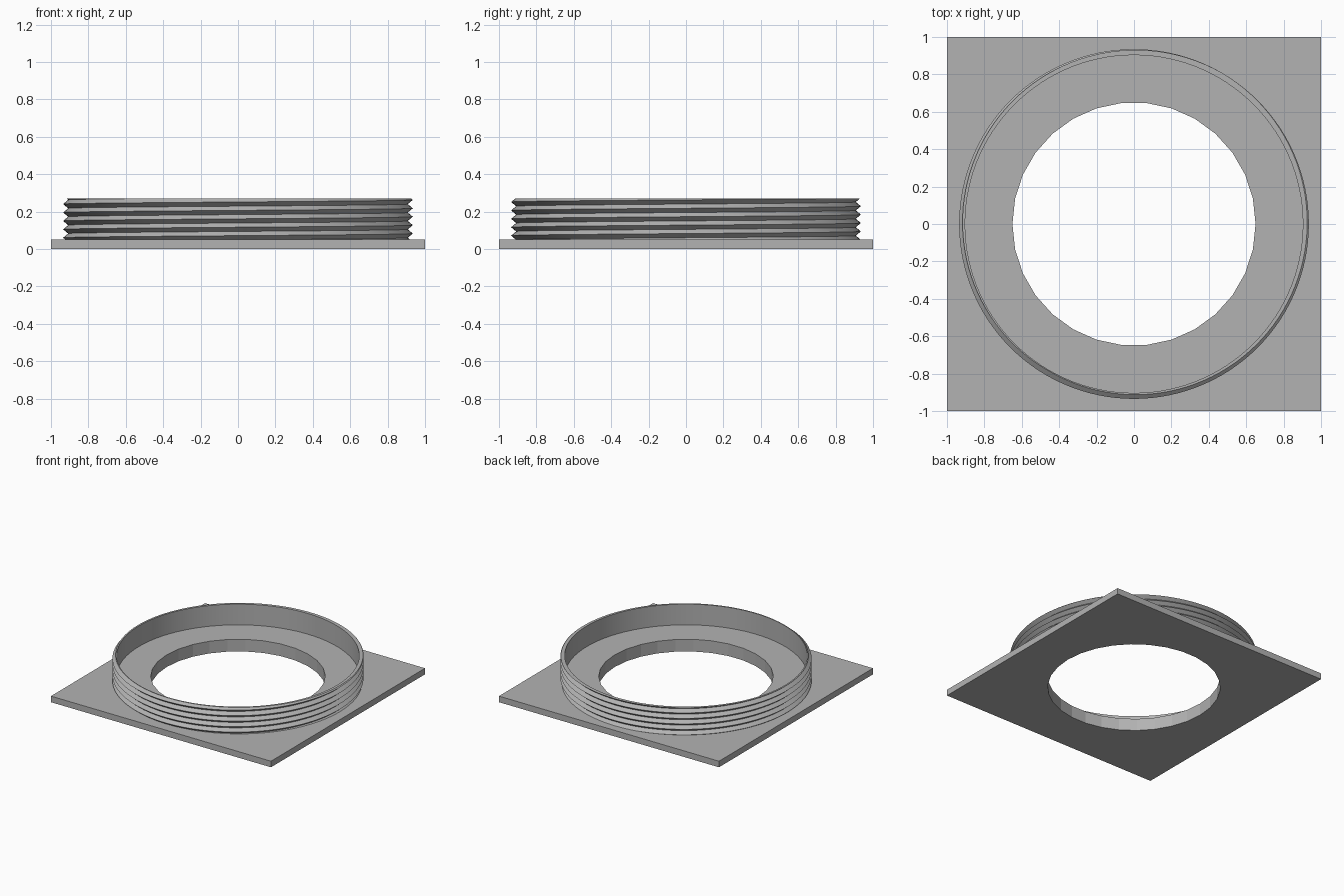
import bpy, bmesh, math

cube = bpy.data.objects.get("Cube")
if cube:
    bpy.data.objects.remove(cube)

PLATE_TOP, FLOOR, RIM = 0.05, 0.10, 0.27
HOLE_R, INNER_R, ROOT_R, CREST_R = 0.65, 0.903, 0.908, 0.935
PITCH, CREST_Z = 0.045, 0.2175     # crest height at angle zero
SEGMENTS = 120

grey = bpy.data.materials.new("grey plastic")
grey.use_nodes = True
colour = (0.45, 0.45, 0.45, 1)
grey.diffuse_color = colour
grey.node_tree.nodes["Principled BSDF"].inputs["Base Color"].default_value = colour


def finish(name, bm):
    bmesh.ops.recalc_face_normals(bm, faces=bm.faces)
    mesh = bpy.data.meshes.new(name)
    bm.to_mesh(mesh)
    bm.free()
    mesh.materials.append(grey)
    obj = bpy.data.objects.new(name, mesh)
    bpy.context.collection.objects.link(obj)
    return obj


def circle(radius, count):
    turns = [2 * math.pi * i / count for i in range(count)]
    return [(radius * math.cos(a), radius * math.sin(a)) for a in turns]


def holed_slab(name, outline, bottom, top):
    """Flat slab with the given outline and the round opening."""
    bm = bmesh.new()
    for loop in (outline, circle(HOLE_R, 30)):
        verts = [bm.verts.new((x, y, bottom)) for x, y in loop]
        for i, v in enumerate(verts):
            bm.edges.new((v, verts[i - 1]))
    bmesh.ops.triangle_fill(bm, edges=bm.edges[:], use_beauty=True)
    out = bmesh.ops.extrude_face_region(bm, geom=bm.faces[:], use_keep_orig=True)
    moved = [g for g in out["geom"] if isinstance(g, bmesh.types.BMVert)]
    bmesh.ops.translate(bm, verts=moved, vec=(0, 0, top - bottom))
    return finish(name, bm)


def thread_radius(z, rise):
    phase = ((z - CREST_Z - rise) / PITCH) % 1
    return ROOT_R + (CREST_R - ROOT_R) * abs(2 * phase - 1)


def threaded_collar():
    """Collar with a plain bore and a helical V thread cut off at both ends."""
    bm = bmesh.new()
    columns = []
    for i in range(SEGMENTS + 1):
        turn = i / SEGMENTS
        rise = PITCH * turn
        profile = [(INNER_R, PLATE_TOP)]
        for k in range(-11, 5):
            z = CREST_Z + rise + k * PITCH / 2
            z = min(max(z, PLATE_TOP), RIM)
            profile.append((thread_radius(z, rise), z))
        profile += [(INNER_R, RIM), (INNER_R, PLATE_TOP)]
        a = 2 * math.pi * turn
        columns.append([bm.verts.new((r * math.cos(a), r * math.sin(a), z))
                        for r, z in profile])
    for left, right in zip(columns, columns[1:]):
        for k in range(len(left) - 1):
            bm.faces.new((left[k], right[k], right[k + 1], left[k + 1]))
    bmesh.ops.remove_doubles(bm, verts=bm.verts[:], dist=0.00005)
    bmesh.ops.dissolve_degenerate(bm, edges=bm.edges[:], dist=0.00005)
    return finish("threaded_collar", bm)


# Square mounting plate and raised floor inside the collar
holed_slab("base_plate", [(-1, -1), (1, -1), (1, 1), (-1, 1)], 0, PLATE_TOP)
holed_slab("inner_floor", circle(INNER_R, SEGMENTS), PLATE_TOP, FLOOR)

# Threaded collar
collar = threaded_collar()
bpy.context.view_layer.objects.active = collar
collar.select_set(True)
bpy.ops.object.shade_smooth_by_angle(angle=math.radians(25))
